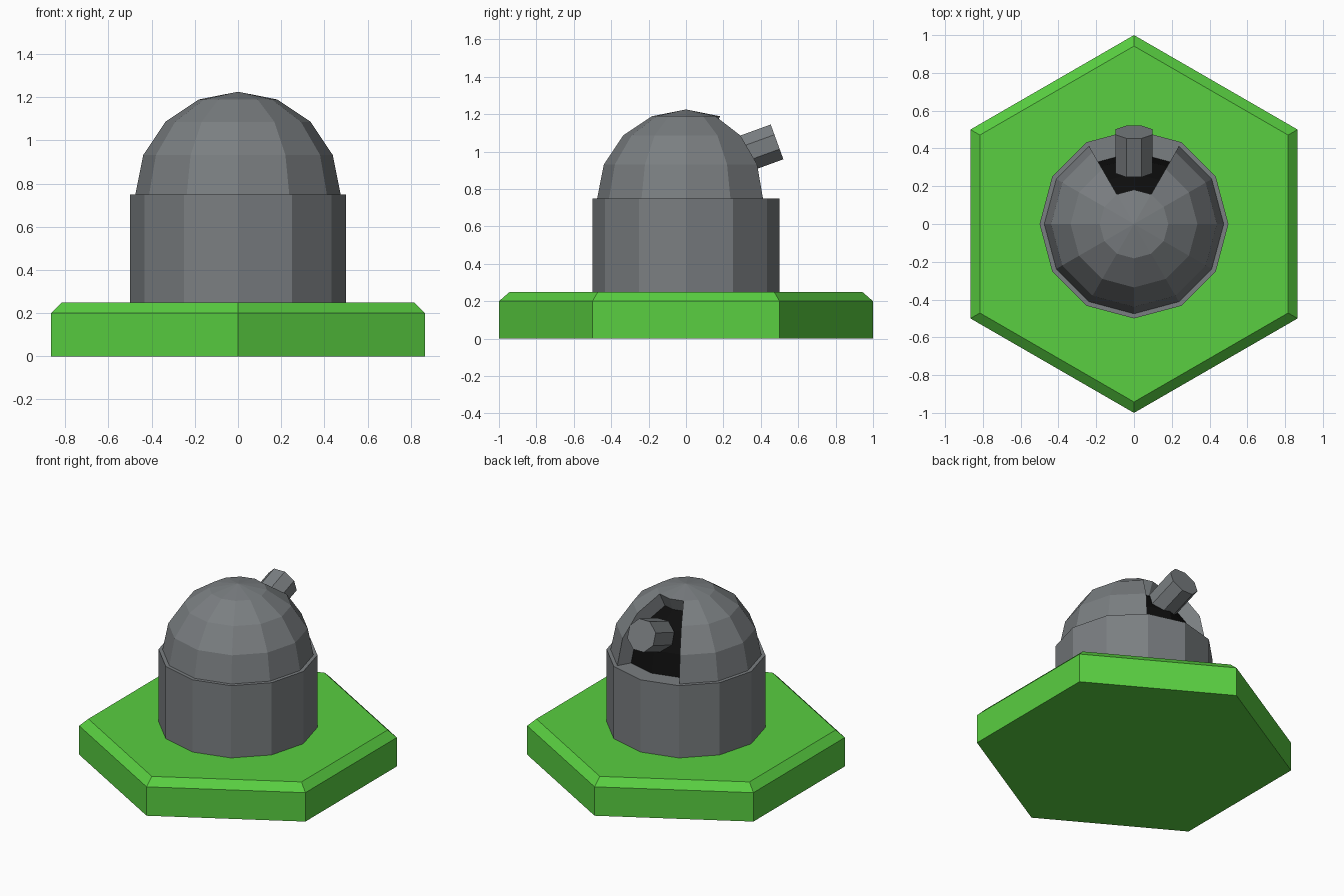
import bpy, bmesh
from math import sin, cos, pi, radians
from mathutils import Vector, Matrix

if "Cube" in bpy.data.objects:
    bpy.data.objects.remove(bpy.data.objects["Cube"])


def material(name, rgb):
    m = bpy.data.materials.new(name)
    m.use_nodes = True
    m.diffuse_color = (*rgb, 1)
    m.node_tree.nodes["Principled BSDF"].inputs["Base Color"].default_value = (*rgb, 1)
    return m


green = material("grass_green", (0.10, 0.62, 0.052))
grey = material("steel_grey", (0.195, 0.21, 0.22))
black = material("dark_interior", (0.004, 0.004, 0.004))


def lathe(profile, sides, start=0.0):
    """Faceted solid from (radius, height) points; radius 0 makes a tip."""
    bm = bmesh.new()
    rings = []
    for r, z in profile:
        count = sides if r > 0 else 1
        rings.append([bm.verts.new((r * cos(start + 2 * pi * i / sides),
                                    r * sin(start + 2 * pi * i / sides), z))
                      for i in range(count)])
    for low, high in zip(rings, rings[1:]):
        for i in range(sides):
            j = (i + 1) % sides
            top = [high[j], high[i]] if len(high) > 1 else [high[0]]
            bm.faces.new([low[i], low[j]] + top)
    bm.faces.new(rings[0][::-1])
    if len(rings[-1]) > 1:
        bm.faces.new(rings[-1])
    return bm


def finish(bm, name, mat, matrix=None):
    bmesh.ops.recalc_face_normals(bm, faces=bm.faces)
    mesh = bpy.data.meshes.new(name)
    bm.to_mesh(mesh)
    bm.free()
    mesh.materials.append(mat)
    ob = bpy.data.objects.new(name, mesh)
    bpy.context.collection.objects.link(ob)
    if matrix:
        ob.matrix_world = matrix
    return ob


def hemisphere(radius, base):
    steps = [radians(22.5 * k) for k in range(4)]
    return [(radius * cos(a), base + radius * sin(a)) for a in steps] + [(0, base + radius)]


# Hexagonal ground tile with a chamfered top
finish(lathe([(1, 0), (1, 0.2), (0.942, 0.25)], 6, pi / 2), "ground_tile", green)

# Twelve-sided drum
DRUM_TOP = 0.75
finish(lathe([(0.5, 0.25), (0.5, DRUM_TOP)], 12), "drum", grey)

# Dark inner dome behind the opening
DOME_R, INNER = 0.475, 0.8
finish(lathe(hemisphere(DOME_R * INNER, DRUM_TOP), 12), "inner_dome", black)

# Outer dome with a two-panel opening at the back, its rim turned inwards
bm = lathe(hemisphere(DOME_R, DRUM_TOP), 12)
opening = []
for f in bm.faces:
    c = f.calc_center_median()
    if len(f.verts) == 4 and c.y > 0 and abs(c.x) < c.y * 0.5:
        opening.append(f)
base = [f for f in bm.faces if len(f.verts) > 4]
bmesh.ops.delete(bm, geom=opening + base, context='FACES')
rim = [e for e in bm.edges if e.is_boundary]
new = bmesh.ops.extrude_edge_only(bm, edges=rim)["geom"]
center = Vector((0, 0, DRUM_TOP))
for v in new:
    if isinstance(v, bmesh.types.BMVert):
        v.co = center + (v.co - center) * INNER
finish(bm, "outer_dome", grey)

# Eight-sided telescope tube tilted upwards out of the opening
tilt = Matrix.Translation((0, 0.282, 0.977)) @ Matrix.Rotation(radians(-70), 4, 'X')
finish(lathe([(0.107, 0), (0.107, 0.218)], 8, pi / 8), "telescope_tube", grey, tilt)
